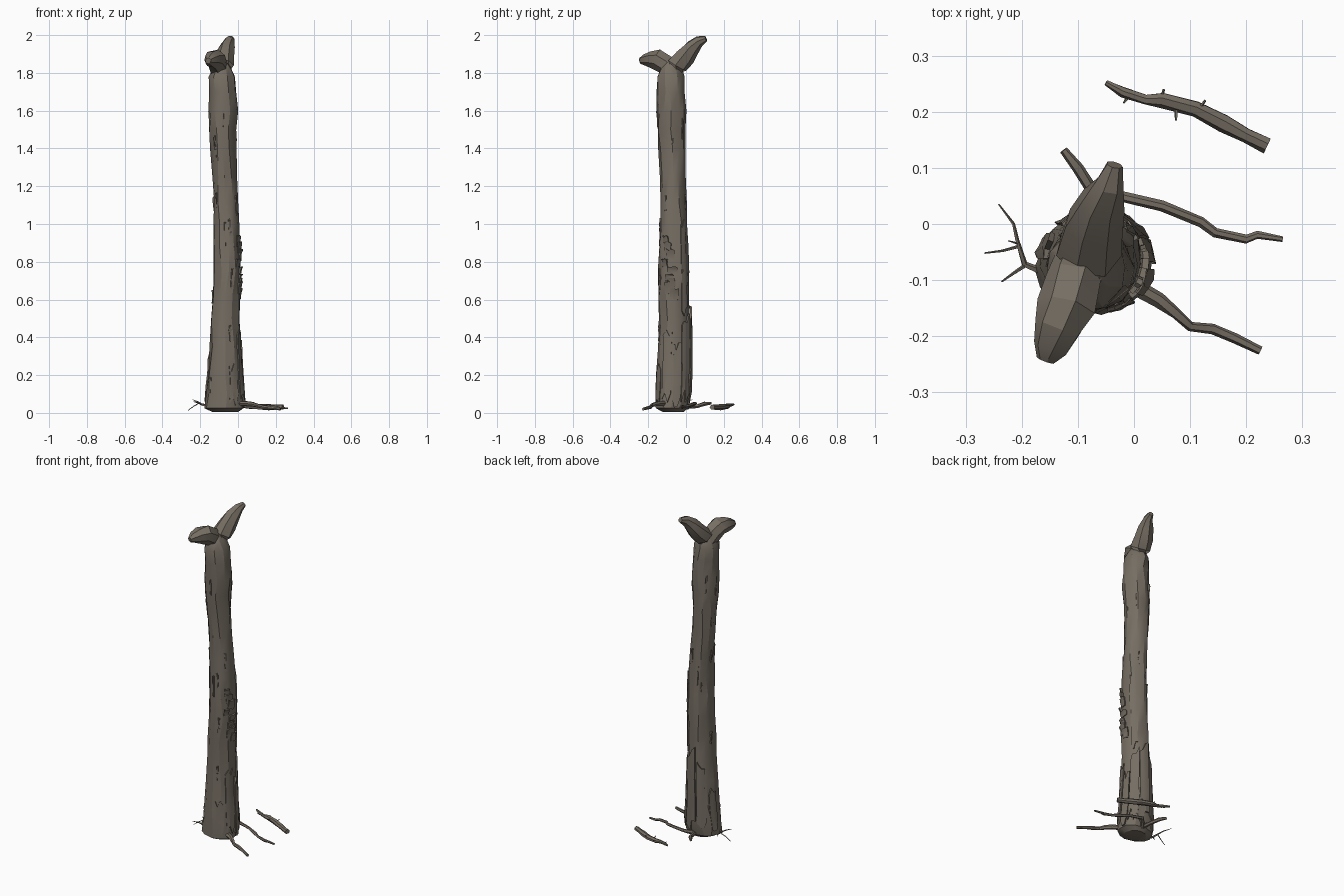
import bpy, bmesh, math, random
from mathutils import Vector

random.seed(7)
if "Cube" in bpy.data.objects:
    bpy.data.objects.remove(bpy.data.objects["Cube"])

bark = bpy.data.materials.new("grey_brown_bark")
bark.use_nodes = True
COLOUR = (0.18, 0.155, 0.125, 1)
bark.diffuse_color = COLOUR
bark.node_tree.nodes["Principled BSDF"].inputs["Base Color"].default_value = COLOUR


def finish(name, bm, angle=28):
    bmesh.ops.recalc_face_normals(bm, faces=bm.faces)
    mesh = bpy.data.meshes.new(name)
    bm.to_mesh(mesh)
    bm.free()
    mesh.materials.append(bark)
    obj = bpy.data.objects.new(name, mesh)
    bpy.context.collection.objects.link(obj)
    bpy.ops.object.select_all(action='DESELECT')
    obj.select_set(True)
    bpy.context.view_layer.objects.active = obj
    bpy.ops.object.shade_smooth_by_angle(angle=math.radians(angle))
    return obj


def skin(bm, rings):
    """Bridge a list of point rings into a capped tube."""
    loops = [[bm.verts.new(p) for p in ring] for ring in rings]
    n = len(loops[0])
    for a, b in zip(loops, loops[1:]):
        for i in range(n):
            j = (i + 1) % n
            bm.faces.new((a[i], a[j], b[j], b[i]))
    bm.faces.new(loops[0][::-1])
    bm.faces.new(loops[-1])


def tube(bm, path, sides=6, rough=0.12):
    """Knobbly limb through (x, y, z, radius) points."""
    pts = [Vector(p[:3]) for p in path]
    rings = []
    for k, p in enumerate(pts):
        t = (pts[min(k + 1, len(pts) - 1)] - pts[max(k - 1, 0)]).normalized()
        up = Vector((0, 0, 1)) if abs(t.z) < 0.9 else Vector((1, 0, 0))
        u = t.cross(up).normalized()
        v = t.cross(u)
        ring = []
        for i in range(sides):
            a = math.tau * i / sides
            r = path[k][3] * random.uniform(1 - rough, 1 + rough)
            ring.append(p + (u * math.cos(a) + v * math.sin(a)) * r)
        rings.append(ring)
    skin(bm, rings)


# Trunk outline: height, x min, x max, y min, y max
PROFILE = [
    (0.005, -0.135, 0.005, -0.125, -0.01), (0.025, -0.18, 0.035, -0.16, 0.012),
    (0.10, -0.172, 0.037, -0.16, 0.027), (0.20, -0.162, 0.025, -0.157, 0.028),
    (0.35, -0.152, 0.014, -0.153, 0.026), (0.50, -0.145, 0.010, -0.147, 0.024),
    (0.62, -0.138, 0.014, -0.148, 0.020), (0.75, -0.133, 0.018, -0.147, 0.017),
    (0.88, -0.131, 0.016, -0.144, 0.012), (1.00, -0.131, 0.012, -0.140, 0.006),
    (1.12, -0.132, 0.003, -0.137, 0.002), (1.25, -0.137, -0.006, -0.136, 0.0),
    (1.40, -0.148, -0.010, -0.145, 0.001), (1.50, -0.154, -0.007, -0.152, 0.003),
    (1.60, -0.154, -0.001, -0.155, 0.002), (1.70, -0.158, -0.005, -0.157, -0.003),
    (1.78, -0.158, -0.014, -0.155, -0.01), (1.83, -0.135, -0.035, -0.135, -0.025),
    (1.86, -0.115, -0.055, -0.11, -0.05),
]


def surface(angle, z, out=0.0):
    """Point on the trunk at an angle (radians) and height, pushed outward."""
    z = min(max(z, PROFILE[0][0]), PROFILE[-1][0])
    for lo, hi in zip(PROFILE, PROFILE[1:]):
        if z <= hi[0]:
            f = (z - lo[0]) / (hi[0] - lo[0])
            x0, x1, y0, y1 = [l + (h - l) * f for l, h in zip(lo[1:], hi[1:])]
            break
    return Vector(((x0 + x1) / 2 + math.cos(angle) * ((x1 - x0) / 2 + out),
                   (y0 + y1) / 2 + math.sin(angle) * ((y1 - y0) / 2 + out), z))


# Trunk, with slightly uneven facets
SIDES = 12
bm = bmesh.new()
skin(bm, [[surface(math.tau * (i + 0.25 * random.uniform(-1, 1)) / SIDES, row[0],
                   random.uniform(-0.006, 0.003)) for i in range(SIDES)]
          for row in PROFILE])
finish("trunk", bm)

# Two broken limbs forming the fork
bm = bmesh.new()
tube(bm, [(-0.085, -0.075, 1.77, 0.050), (-0.083, -0.045, 1.84, 0.060),
          (-0.072, -0.005, 1.885, 0.053), (-0.058, 0.035, 1.935, 0.042),
          (-0.043, 0.070, 1.968, 0.028), (-0.034, 0.105, 1.982, 0.015)], 7, 0.1)
finish("rear_limb", bm, 20)
bm = bmesh.new()
tube(bm, [(-0.095, -0.065, 1.80, 0.050), (-0.108, -0.105, 1.845, 0.053),
          (-0.122, -0.150, 1.870, 0.053), (-0.135, -0.185, 1.873, 0.044),
          (-0.150, -0.220, 1.868, 0.032), (-0.158, -0.243, 1.864, 0.016)], 7, 0.1)
finish("front_limb", bm, 20)


def plate(bm, a0, a1, z0, z1, out, lift):
    """Jagged bark plate hugging the trunk, its top edge standing off."""
    steps, front, back = 3, [], []
    for r in range(4):
        f = r / 3
        fr, bk = [], []
        for s in range(steps + 1):
            a = math.radians(a0 + (a1 - a0) * s / steps + random.uniform(-2, 2))
            z = z0 + (z1 - z0) * f
            if r in (0, 3):
                z += random.uniform(-0.12, 0.12) * (z1 - z0)
            o = out + lift * f * f
            fr.append(bm.verts.new(surface(a, z, o + random.uniform(-0.002, 0.002))))
            bk.append(bm.verts.new(surface(a, z, o - 0.010)))
        front.append(fr)
        back.append(bk)
    for r in range(3):
        for s in range(steps):
            for g in (front, back):
                bm.faces.new((g[r][s], g[r][s + 1], g[r + 1][s + 1], g[r + 1][s]))
        for s in (0, steps):
            bm.faces.new((front[r][s], front[r + 1][s], back[r + 1][s], back[r][s]))
    for r in (0, 3):
        for s in range(steps):
            bm.faces.new((front[r][s], front[r][s + 1], back[r][s + 1], back[r][s]))


# Long bark plates round the lower trunk
bm = bmesh.new()
for a0, a1, z0, z1, out in [
        (62, 98, 0.08, 0.52, 0.007), (28, 58, 0.10, 0.50, 0.005),
        (0, 24, 0.06, 0.36, 0.004), (104, 135, 0.10, 0.46, 0.003),
        (-38, -8, 0.08, 0.42, 0.003), (150, 178, 0.07, 0.30, 0.002),
        (-75, -50, 0.06, 0.24, 0.002), (30, 55, 0.54, 0.98, 0.003)]:
    plate(bm, a0, a1, z0, z1, out, 0.002)
finish("lower_bark_plates", bm, 20)

# Torn, curling bark scales on the left side
bm = bmesh.new()
for k in range(9):
    a = random.uniform(-48, -12)
    z = 0.60 + 0.035 * k
    plate(bm, a, a + random.uniform(22, 38), z, z + random.uniform(0.03, 0.06), 0.0, 0.009)
finish("torn_bark_scales", bm, 20)

# Thin splinters scattered up the trunk
bm = bmesh.new()
for k in range(22):
    a, z = random.uniform(0, 360), random.uniform(0.1, 1.65)
    plate(bm, a, a + random.uniform(4, 8), z, z + random.uniform(0.05, 0.12), -0.001, 0.003)
finish("bark_splinters", bm, 20)

# Roots along the ground
ROOTS = {
    "front_root": [(0.01, -0.115, 0.05, 0.014), (0.045, -0.135, 0.05, 0.013),
                   (0.075, -0.160, 0.047, 0.011), (0.10, -0.183, 0.04, 0.009),
                   (0.14, -0.187, 0.03, 0.010), (0.18, -0.203, 0.025, 0.009),
                   (0.225, -0.226, 0.02, 0.008)],
    "middle_root": [(-0.06, 0.0, 0.03, 0.014), (-0.02, 0.048, 0.05, 0.011),
                    (0.05, 0.032, 0.045, 0.009), (0.12, 0.004, 0.035, 0.009),
                    (0.145, -0.015, 0.035, 0.008), (0.20, -0.028, 0.03, 0.008),
                    (0.22, -0.020, 0.026, 0.007), (0.265, -0.027, 0.024, 0.005)],
    "rear_root": [(-0.06, -0.02, 0.03, 0.013), (-0.075, 0.06, 0.035, 0.011),
                  (-0.10, 0.10, 0.048, 0.012), (-0.125, 0.132, 0.052, 0.007)],
}
for name, path in ROOTS.items():
    bm = bmesh.new()
    tube(bm, path, 6, 0.18)
    finish(name, bm, 20)

# Forked twig on the right
bm = bmesh.new()
for path in [
        [(-0.15, -0.09, 0.035, 0.008), (-0.195, -0.072, 0.045, 0.006),
         (-0.208, -0.03, 0.055, 0.004), (-0.215, 0.0, 0.06, 0.003), (-0.241, 0.035, 0.07, 0.0015)],
        [(-0.205, -0.040, 0.052, 0.003), (-0.235, -0.048, 0.035, 0.0025), (-0.266, -0.052, 0.012, 0.0015)],
        [(-0.195, -0.075, 0.045, 0.004), (-0.215, -0.088, 0.055, 0.003), (-0.236, -0.103, 0.06, 0.0015)],
        [(-0.207, -0.035, 0.055, 0.002), (-0.224, -0.030, 0.066, 0.001)]]:
    tube(bm, path, 5)
finish("forked_twig", bm)

# Fallen branch lying behind, with stubs
bm = bmesh.new()
tube(bm, [(-0.05, 0.252, 0.045, 0.005), (-0.02, 0.235, 0.042, 0.009), (0.02, 0.222, 0.038, 0.010),
          (0.05, 0.221, 0.035, 0.014), (0.11, 0.205, 0.032, 0.015), (0.16, 0.180, 0.030, 0.016),
          (0.20, 0.158, 0.030, 0.015), (0.238, 0.140, 0.030, 0.015)], 7, 0.15)
for x, y, dx, dy in [(0.05, 0.225, 0.003, 0.015), (0.115, 0.205, 0.012, 0.015),
                     (0.075, 0.205, 0.0, -0.02), (-0.01, 0.228, -0.008, -0.012)]:
    tube(bm, [(x, y, 0.035, 0.004), (x + dx, y + dy, 0.045, 0.002)], 5)
finish("fallen_branch", bm, 20)
